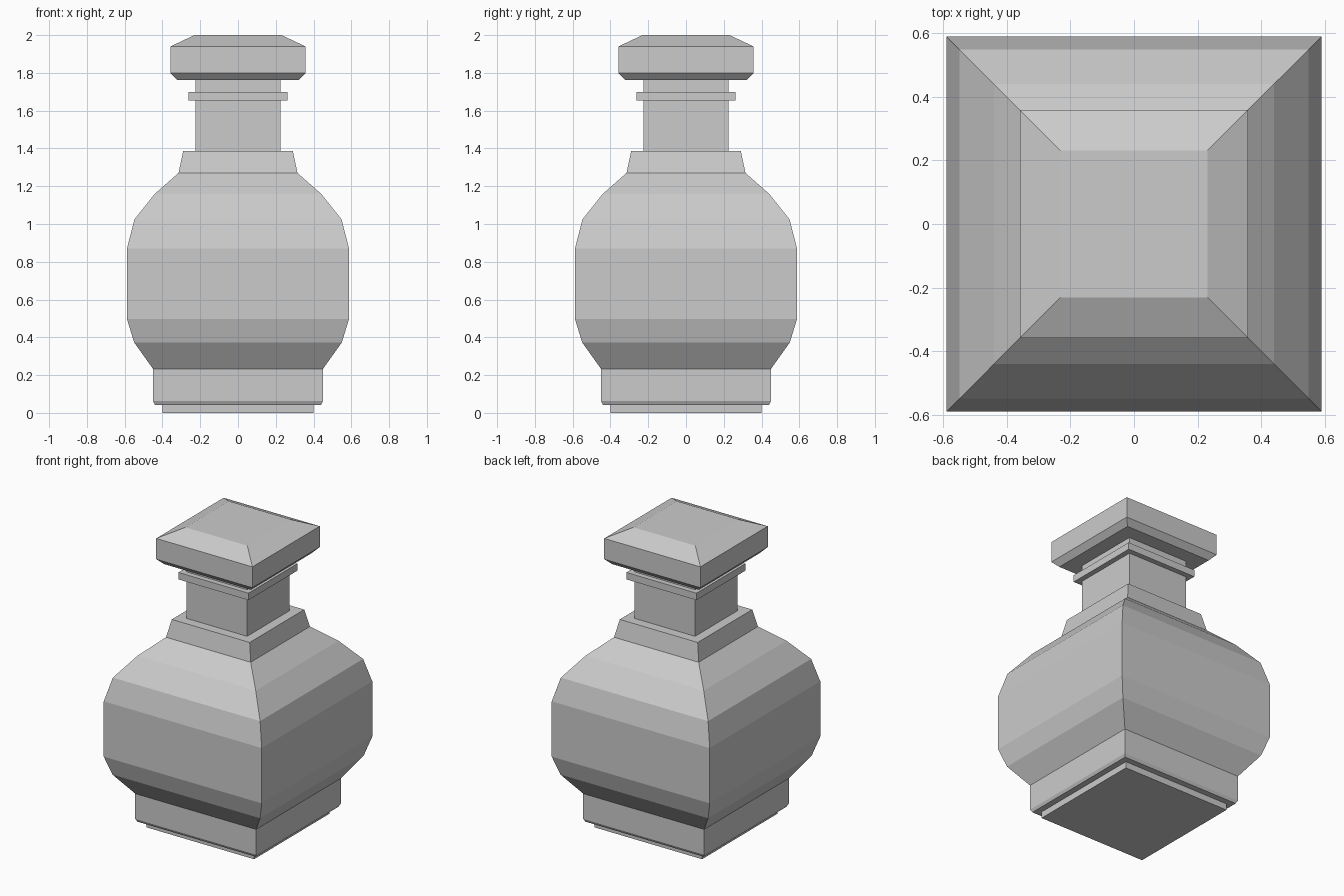
import bpy
import bmesh

if "Cube" in bpy.data.objects:
    bpy.data.objects.remove(bpy.data.objects["Cube"])


def square_loft(name, profile):
    """Stack square rings from (half width, height) pairs and close both ends."""
    bm = bmesh.new()
    rings = [[bm.verts.new((sx * r, sy * r, z))
              for sx, sy in ((-1, -1), (1, -1), (1, 1), (-1, 1))]
             for r, z in profile]
    for low, high in zip(rings, rings[1:]):
        for i in range(4):
            j = (i + 1) % 4
            bm.faces.new((low[i], low[j], high[j], high[i]))
    bm.faces.new(rings[0][::-1])
    bm.faces.new(rings[-1])
    bmesh.ops.recalc_face_normals(bm, faces=bm.faces)
    mesh = bpy.data.meshes.new(name)
    bm.to_mesh(mesh)
    bm.free()
    obj = bpy.data.objects.new(name, mesh)
    bpy.context.collection.objects.link(obj)
    return obj


# Foot under the bottle
square_loft("foot", [(0.40, 0.0), (0.40, 0.043)])

# Straight base, bulging belly and tapering shoulder collar
square_loft("body", [
    (0.44, 0.043), (0.45, 0.062), (0.45, 0.233), (0.55, 0.373),
    (0.588, 0.498), (0.588, 0.87), (0.548, 1.025), (0.44, 1.16),
    (0.315, 1.27), (0.29, 1.387),
])

# Neck with a thin ring around it
square_loft("neck", [(0.226, 1.387), (0.226, 1.765)])
square_loft("neck_ring", [(0.261, 1.653), (0.261, 1.70)])

# Bevelled stopper
square_loft("stopper", [
    (0.323, 1.763), (0.358, 1.80), (0.358, 1.94), (0.23, 2.0),
])
